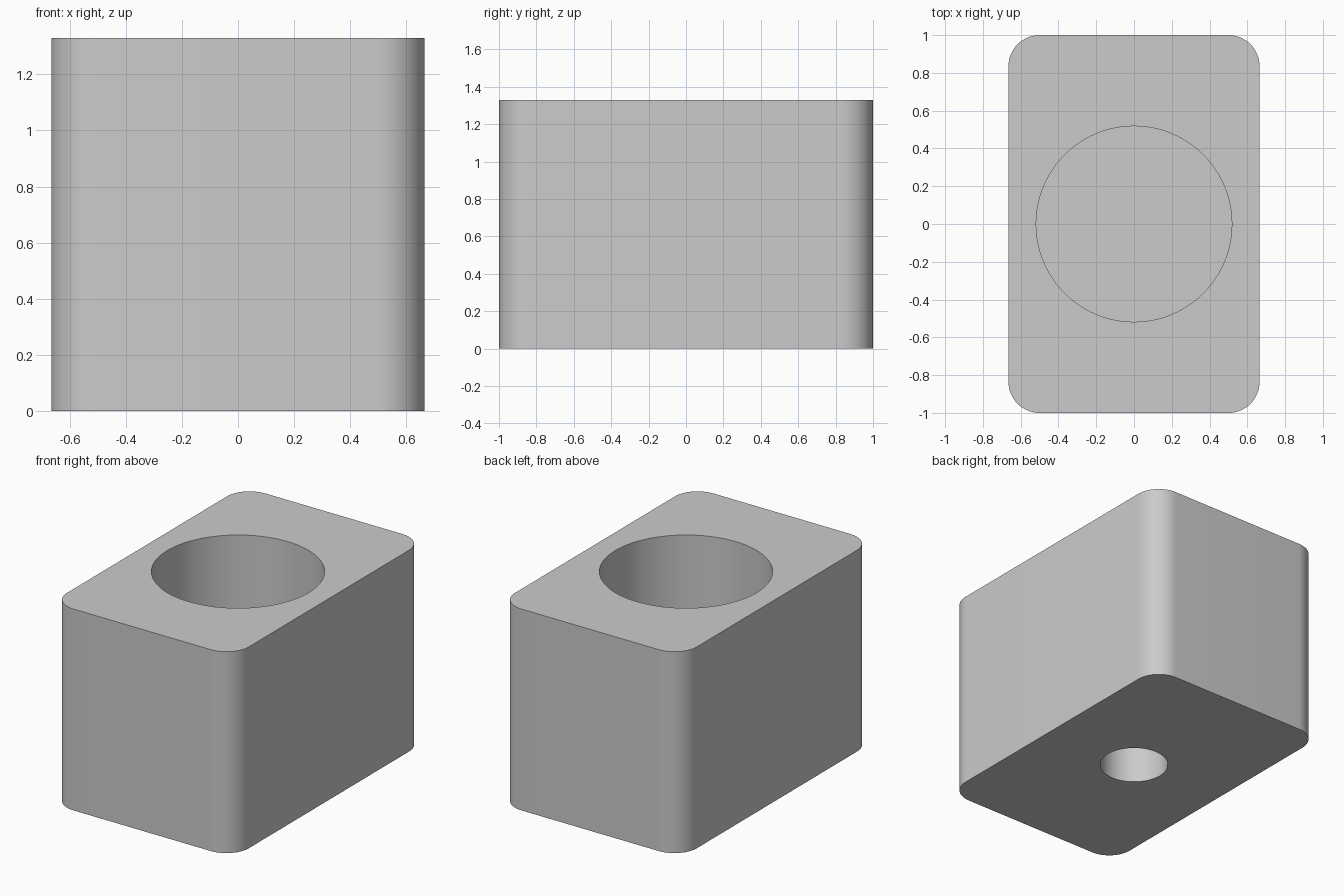
import bpy
import math

WIDTH, LENGTH, HEIGHT = 1.33, 2.0, 1.33
CORNER = 0.165

# Remove the default cube
cube = bpy.data.objects.get("Cube")
if cube:
    bpy.data.objects.remove(cube, do_unlink=True)

# Material
grey = bpy.data.materials.new("light_grey")
grey.use_nodes = True
colour = (0.6, 0.6, 0.6, 1)
grey.diffuse_color = colour
grey.node_tree.nodes["Principled BSDF"].inputs["Base Color"].default_value = colour

# Block body
bpy.ops.mesh.primitive_cube_add(size=1, location=(0, 0, HEIGHT / 2))
block = bpy.context.object
block.name = "block"
block.scale = (WIDTH, LENGTH, HEIGHT)
bpy.ops.object.transform_apply(location=False, rotation=False, scale=True)
block.data.materials.append(grey)

# Rounded vertical corners
weights = block.data.attributes.new("bevel_weight_edge", "FLOAT", "EDGE")
for edge in block.data.edges:
    a, b = (block.data.vertices[i].co for i in edge.vertices)
    weights.data[edge.index].value = float(abs(a.z - b.z) > 0.5)
bevel = block.modifiers.new("corners", "BEVEL")
bevel.limit_method = "WEIGHT"
bevel.width = CORNER
bevel.segments = 16


def bore(name, radius, bottom, top):
    """Cut a vertical round hole between two heights."""
    bpy.ops.mesh.primitive_cylinder_add(
        vertices=96, radius=radius, depth=top - bottom,
        location=(0, 0, (top + bottom) / 2))
    cutter = bpy.context.object
    cutter.name = name
    cutter.data.materials.append(grey)
    cutter.hide_render = True
    cut = block.modifiers.new(name, "BOOLEAN")
    cut.operation = "DIFFERENCE"
    cut.solver = "EXACT"
    cut.object = cutter
    return cutter


# Wide pocket from above, narrow blind hole from below
cutters = [
    bore("top_pocket_cutter", 0.518, HEIGHT - 0.8, HEIGHT + 0.1),
    bore("bottom_hole_cutter", 0.21, -0.1, 0.33),
]

# Bake the cuts and discard the cutters
bpy.ops.object.select_all(action="DESELECT")
block.select_set(True)
bpy.context.view_layer.objects.active = block
for modifier in list(block.modifiers):
    bpy.ops.object.modifier_apply(modifier=modifier.name)
for cutter in cutters:
    bpy.data.objects.remove(cutter, do_unlink=True)

# Smooth walls with sharp rims
bpy.ops.object.shade_smooth_by_angle(angle=math.radians(30))
